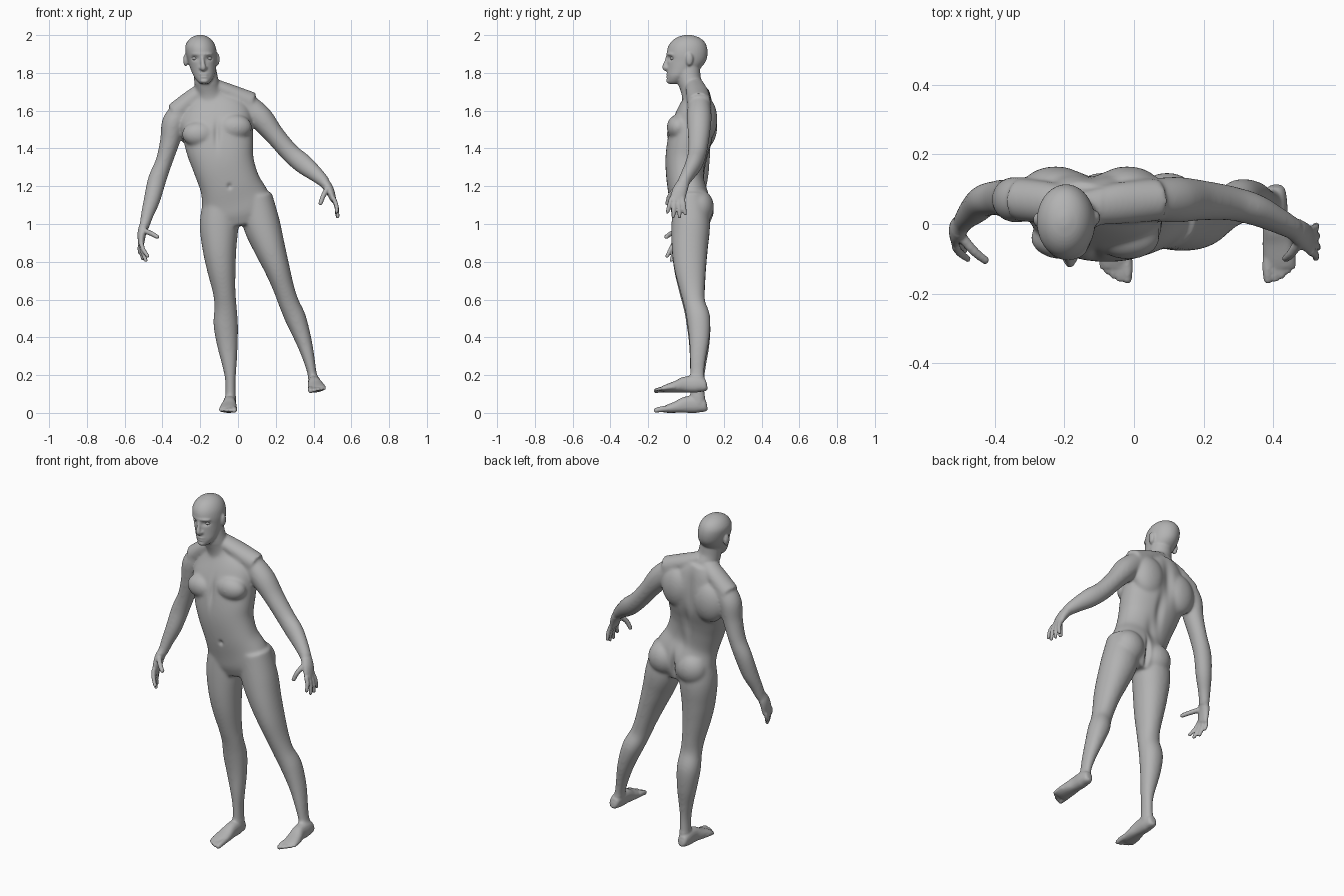
import bpy, bmesh, math
from mathutils import Vector, Matrix

if "Cube" in bpy.data.objects:
    bpy.data.objects.remove(bpy.data.objects["Cube"])

skin = bpy.data.materials.new("plain grey")
skin.use_nodes = True
GREY = (0.45, 0.45, 0.45, 1)
skin.diffuse_color = GREY
skin.node_tree.nodes["Principled BSDF"].inputs["Base Color"].default_value = GREY

bm = bmesh.new()
X, Y, Z = Vector((1, 0, 0)), Vector((0, 1, 0)), Vector((0, 0, 1))
ID = Matrix.Identity(4)


def spline(pts, steps):
    """Catmull-Rom through rows of numbers."""
    out = []
    for i in range(len(pts) - 1):
        p0, p1, p2, p3 = (pts[max(i - 1, 0)], pts[i], pts[i + 1], pts[min(i + 2, len(pts) - 1)])
        for s in range(steps):
            t = s / steps
            out.append([0.5 * (2 * b + (c - a) * t + (2 * a - 5 * b + 4 * c - d) * t * t
                               + (3 * b - a - 3 * c + d) * t ** 3)
                        for a, b, c, d in zip(p0, p1, p2, p3)])
    return out + [list(pts[-1])]


def tube(pts, ref=Y, flat=False, power=2.0, n=28, steps=5, m=ID):
    """Loft of oval sections, each x, y, z, half width, half depth."""
    rows = spline(pts, steps)
    rings = []
    for i, r in enumerate(rows):
        a, b = rows[max(i - 1, 0)], rows[min(i + 1, len(rows) - 1)]
        t = Z if flat else (Vector(b[:3]) - Vector(a[:3])).normalized()
        u = ref.cross(t).normalized()
        v = t.cross(u)
        ring = []
        for k in range(n):
            c, s = math.cos(math.tau * k / n), math.sin(math.tau * k / n)
            c = math.copysign(abs(c) ** (2 / power), c) * r[3]
            s = math.copysign(abs(s) ** (2 / power), s) * r[4]
            ring.append(bm.verts.new(m @ (Vector(r[:3]) + u * c + v * s)))
        rings.append(ring)
    for p, q in zip(rings, rings[1:]):
        for k in range(n):
            bm.faces.new((p[k], p[(k + 1) % n], q[(k + 1) % n], q[k]))
    bm.faces.new(rings[0][::-1])
    bm.faces.new(rings[-1])


def ball(c, r, m=ID):
    mat = m @ Matrix.Translation(c) @ Matrix.Diagonal((*r, 1))
    bmesh.ops.create_uvsphere(bm, u_segments=24, v_segments=16, radius=1, matrix=mat)


def digit(a, b, c, r, m=ID):
    """Finger or toe through three points with a round tip."""
    tube([(*a, r * 1.1, r * 1.1), (*b, r, r), (*c, r * .85, r * .85)],
         ref=X if m != ID else Y, n=14, m=m)
    ball(c, (r * .87,) * 3, m)


# Torso and pelvis
tube([(.01, .02, .99, .13, .075), (.0, .022, 1.05, .185, .098), (-.015, .02, 1.12, .183, .105),
      (-.043, .0, 1.21, .160, .10), (-.075, -.002, 1.31, .163, .107), (-.093, .008, 1.39, .177, .113),
      (-.107, .03, 1.48, .187, .118), (-.122, .05, 1.57, .19, .105), (-.14, .06, 1.65, .14, .08),
      (-.15, .055, 1.71, .07, .065)], power=2.25, n=40)
# Neck and the slope to each shoulder
tube([(-.14, .06, 1.62, .085, .075), (-.155, .04, 1.70, .07, .066), (-.168, .018, 1.76, .064, .062),
      (-.178, .01, 1.83, .06, .065)])
tube([(-.17, .045, 1.715, .045, .05), (-.24, .06, 1.665, .05, .06), (-.33, .07, 1.585, .06, .062)])
tube([(-.14, .045, 1.735, .04, .05), (-.04, .06, 1.695, .045, .06), (.07, .07, 1.64, .06, .062)])
# Chest, shoulder blades, buttocks
for c, r in [((-.205, -.04, 1.475), (.092, .062, .068)), ((-.018, -.04, 1.512), (.092, .062, .068)),
             ((-.225, .10, 1.52), (.10, .066, .12)), ((-.02, .10, 1.555), (.10, .066, .12)),
             ((-.09, .068, 1.075), (.092, .08, .095)), ((.095, .068, 1.09), (.092, .08, .095))]:
    ball(c, r)

# Legs
tube([(-.09, .02, 1.14, .09, .09), (-.10, .025, 1.0, .103, .102), (-.098, .02, .87, .09, .096),
      (-.088, .022, .76, .076, .085), (-.073, .033, .64, .06, .068), (-.066, .045, .56, .059, .058),
      (-.065, .066, .47, .065, .063), (-.056, .07, .36, .055, .054), (-.045, .063, .25, .038, .043),
      (-.04, .06, .16, .027, .037), (-.04, .063, .05, .03, .04)], power=2.1)
tube([(.09, .02, 1.15, .09, .09), (.125, .025, 1.0, .098, .102), (.165, .02, .88, .084, .096),
      (.205, .022, .77, .068, .085), (.242, .033, .66, .056, .068), (.27, .045, .58, .054, .058),
      (.305, .066, .50, .056, .063), (.345, .07, .39, .044, .054), (.374, .063, .29, .032, .043),
      (.392, .06, .21, .025, .037), (.406, .063, .14, .03, .04)], power=2.1)


# Feet, with the outer side on side * x
def foot(m, side):
    tube([(0, .112, .035, .016, .014), (0, .10, .035, .03, .027), (0, .06, .045, .045, .034),
          (0, .0, .043, .043, .035), (side * .004, -.05, .031, .031, .043),
          (side * .008, -.10, .021, .021, .046), (side * .01, -.125, .017, .014, .04)],
         ref=X, power=2.3, m=m)
    for i, (tip, r) in enumerate([(.158, .0155), (.158, .011), (.149, .0105), (.136, .010), (.122, .010)]):
        x = side * (-.026, -.004, .015, .032, .046)[i]
        digit((x * .9, -tip + .06, .022), (x, -tip + .025, .019), (x, -tip, .0135), r, m)


foot(Matrix.Translation((-.045, 0, 0)), -1)
foot(Matrix.Translation((.413, 0, .108)) @ Matrix.Rotation(math.radians(-9), 4, 'Y'), 1)

# Arms
tube([(-.30, .07, 1.60, .055, .06), (-.34, .07, 1.535, .063, .066), (-.36, .072, 1.44, .053, .058),
      (-.392, .075, 1.33, .045, .051), (-.428, .068, 1.235, .049, .047), (-.455, .045, 1.13, .044, .044),
      (-.48, .02, 1.05, .034, .035), (-.496, .0, .985, .026, .031)])
tube([(.05, .07, 1.63, .06, .06), (.12, .07, 1.562, .065, .066), (.195, .068, 1.47, .053, .058),
      (.275, .06, 1.378, .051, .05), (.345, .042, 1.318, .053, .046), (.41, .012, 1.265, .042, .038),
      (.46, -.015, 1.22, .031, .032)])

# Right hand
tube([(-.495, .0, 1.0, .026, .03), (-.509, -.018, .95, .023, .037), (-.513, -.034, .89, .015, .039)])
for y, tip in [(-.064, (-.478, -.10, .83)), (-.045, (-.488, -.077, .808)),
               (-.024, (-.503, -.048, .815)), (-.006, (-.518, -.02, .845))]:
    k = Vector((-.513, y, .90))
    digit(k, k.lerp(tip, .5) + Vector((-.006, 0, 0)), tip, .0115)
digit((-.497, -.035, .965), (-.46, -.078, .95), (-.428, -.104, .932), .0135)
# Left hand
tube([(.455, -.01, 1.225, .028, .032), (.485, -.032, 1.178, .024, .039), (.506, -.047, 1.125, .015, .041)])
for y, tip in [(-.078, (.523, -.098, 1.065)), (-.058, (.528, -.068, 1.04)),
               (-.038, (.526, -.034, 1.04)), (-.018, (.523, -.004, 1.055))]:
    k = Vector((.506, y, 1.135))
    digit(k, k.lerp(tip, .5) + Vector((.006, 0, 0)), tip, .0115)
digit((.475, -.05, 1.19), (.452, -.085, 1.15), (.437, -.098, 1.11), .0135)

# Head
tube([(-.179, -.062, 1.742, .022, .03), (-.179, -.053, 1.757, .038, .047), (-.18, -.035, 1.785, .056, .066),
      (-.184, -.014, 1.82, .067, .086), (-.189, .002, 1.86, .076, .102), (-.194, .006, 1.90, .082, .108),
      (-.199, .008, 1.94, .08, .102), (-.2, .01, 1.97, .065, .083), (-.2, .01, 1.99, .042, .053),
      (-.2, .01, 2.001, .012, .015)], flat=True, n=36)
# Brow, nose, lips, chin and ears
ball((-.19, -.07, 1.899), (.058, .035, .012))
tube([(-.19, -.094, 1.892, .010, .010), (-.187, -.103, 1.86, .010, .012),
      (-.184, -.110, 1.83, .014, .016), (-.184, -.102, 1.818, .014, .012)], n=14)
for dx in (-.013, .013):
    ball((-.184 + dx, -.101, 1.826), (.009, .011, .009))
ball((-.181, -.094, 1.791), (.025, .012, .006))
ball((-.180, -.094, 1.779), (.021, .012, .006))
ball((-.179, -.088, 1.757), (.024, .018, .012))
for x, y, z in ((-.277, .012, 1.868), (-.110, .018, 1.872)):
    ball((x, y, z), (.013, .02, .034))

# Fuse everything into one skin
mesh = bpy.data.meshes.new("body")
bm.to_mesh(mesh)
bm.free()
body = bpy.data.objects.new("body", mesh)
bpy.context.collection.objects.link(body)
bpy.context.view_layer.objects.active = body
body.select_set(True)
mod = body.modifiers.new("fuse", 'REMESH')
mod.mode = 'VOXEL'
mod.voxel_size = 0.006
bpy.ops.object.modifier_apply(modifier=mod.name)


def is_detail(p):
    return ((p.z > 1.735 and p.x < -.09) or (p - Vector((-.49, -.05, .88))).length < .115
            or (p - Vector((.495, -.05, 1.11))).length < .115 or p.z < (.09 if p.x < .15 else .19))


# Soften broad forms strongly, head, hands and feet lightly
group = body.vertex_groups.new(name="broad_forms")
group.add([v.index for v in body.data.vertices if not is_detail(v.co)], 1, 'ADD')
for name, count, vg in (("soften_broad", 28, "broad_forms"), ("soften_all", 2, "")):
    mod = body.modifiers.new(name, 'SMOOTH')
    mod.factor, mod.iterations, mod.vertex_group = .5, count, vg
    bpy.ops.object.modifier_apply(modifier=mod.name)

# Soft dents: centre, radii, push in y
dents = [((-.229, -.09, 1.877), (.019, .05, .012), .013), ((-.153, -.09, 1.877), (.019, .05, .012), .013),
         ((-.181, -.105, 1.785), (.024, .02, .0025), .004),
         ((-.112, -.10, 1.48), (.016, .05, .07), .012), ((-.045, -.10, 1.20), (.012, .04, .014), .010),
         ((-.122, .16, 1.55), (.03, .07, .12), -.016), ((-.085, .12, 1.38), (.025, .06, .12), -.014),
         ((-.04, .11, 1.23), (.03, .06, .08), -.010), ((.003, .13, 1.07), (.012, .07, .07), -.022)]
for v in body.data.vertices:
    for c, r, push in dents:
        d = [(v.co[i] - c[i]) / r[i] for i in range(3)]
        e = d[0] ** 2 + d[1] ** 2 + d[2] ** 2
        if e < 7:
            v.co.y += push * math.exp(-e)
body.data.materials.clear()
body.data.materials.append(skin)
bpy.ops.object.shade_smooth()

# Eyes
for name, x in (("right_eye", -.229), ("left_eye", -.153)):
    bpy.ops.mesh.primitive_uv_sphere_add(segments=24, ring_count=16, radius=1, location=(x, -.069, 1.877))
    eye = bpy.context.object
    eye.name = name
    eye.scale = (.015, .014, .010)
    eye.data.materials.append(skin)
    bpy.ops.object.shade_smooth()
